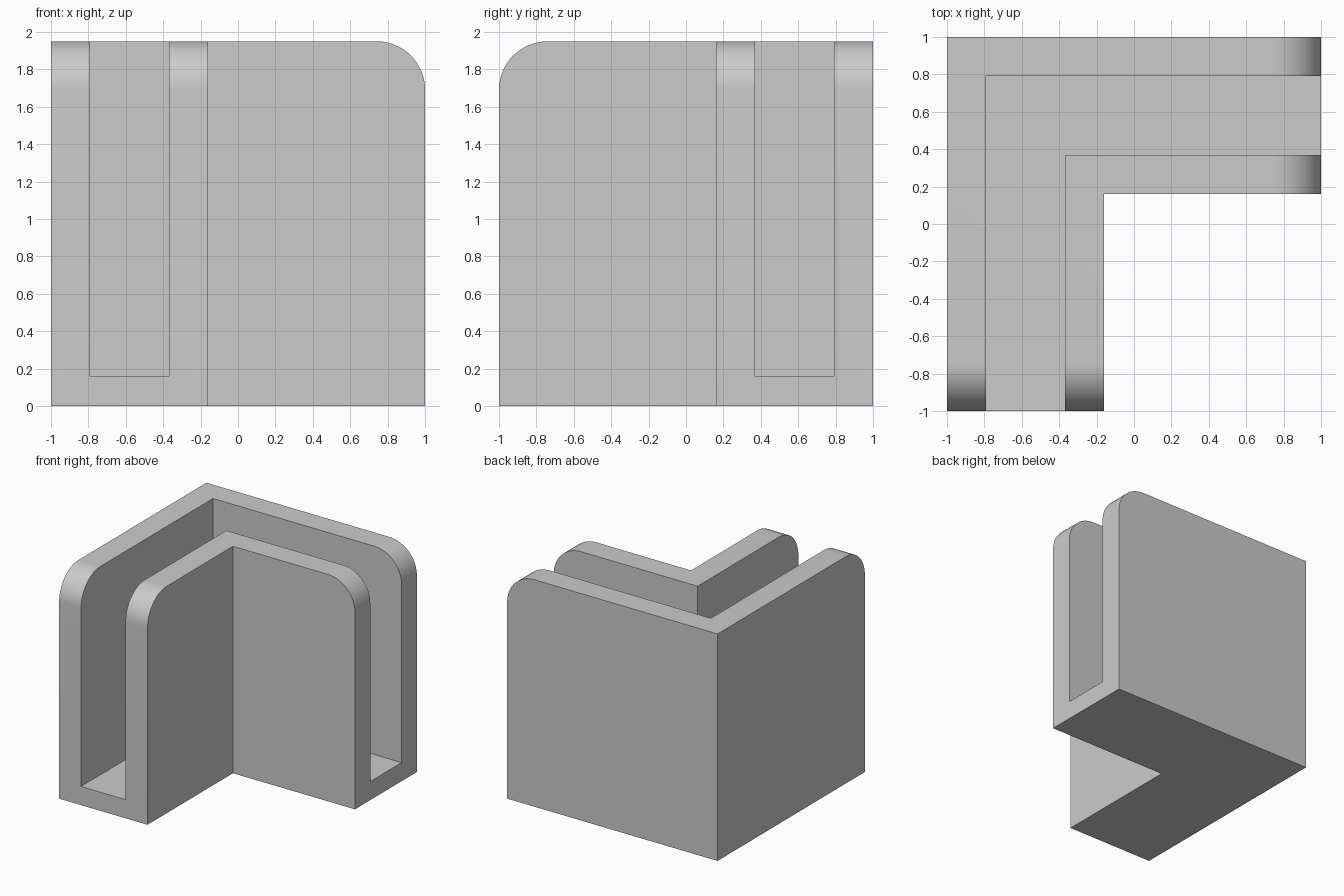
import bpy
import bmesh
import math

cube = bpy.data.objects.get("Cube")
if cube:
    bpy.data.objects.remove(cube, do_unlink=True)

HEIGHT, FLOOR, WALL, DEPTH, RADIUS = 1.95, 0.16, 0.208, 0.84, 0.26

# Plain grey material
grey = bpy.data.materials.new("plain grey")
grey.use_nodes = True
colour = (0.6, 0.6, 0.6, 1)
grey.diffuse_color = colour
grey.node_tree.nodes["Principled BSDF"].inputs["Base Color"].default_value = colour

# U-shaped section: distance in from the outer face, and height
section = [(0, 0), (0, HEIGHT), (WALL, HEIGHT), (WALL, FLOOR),
           (DEPTH - WALL, FLOOR), (DEPTH - WALL, HEIGHT), (DEPTH, HEIGHT), (DEPTH, 0)]

# Sweep the section around the corner with a mitre
bm = bmesh.new()
left_end = [bm.verts.new((1, 1 - d, z)) for d, z in section]
mitre = [bm.verts.new((d - 1, 1 - d, z)) for d, z in section]
front_end = [bm.verts.new((d - 1, -1, z)) for d, z in section]
for a, b in ((left_end, mitre), (mitre, front_end)):
    for i in range(len(section)):
        j = (i + 1) % len(section)
        bm.faces.new((a[i], a[j], b[j], b[i]))
bm.faces.new(left_end)
bm.faces.new(front_end)
bmesh.ops.recalc_face_normals(bm, faces=bm.faces)

# Round the top corner at the free end of each wall
ends = set(left_end), set(front_end)
tips = [e for e in bm.edges
        if all(v.co.z > HEIGHT - 0.01 for v in e.verts)
        and any(set(e.verts) <= end for end in ends)]
bmesh.ops.bevel(bm, geom=tips, offset=RADIUS, offset_type='OFFSET',
                segments=16, profile=0.5, affect='EDGES')

mesh = bpy.data.meshes.new("corner_channel")
bm.to_mesh(mesh)
bm.free()
mesh.materials.append(grey)
channel = bpy.data.objects.new("corner_channel", mesh)
bpy.context.collection.objects.link(channel)

# Smooth the rounded tips, keep the other edges sharp
bpy.context.view_layer.objects.active = channel
channel.select_set(True)
bpy.ops.object.shade_smooth_by_angle(angle=math.radians(30))
